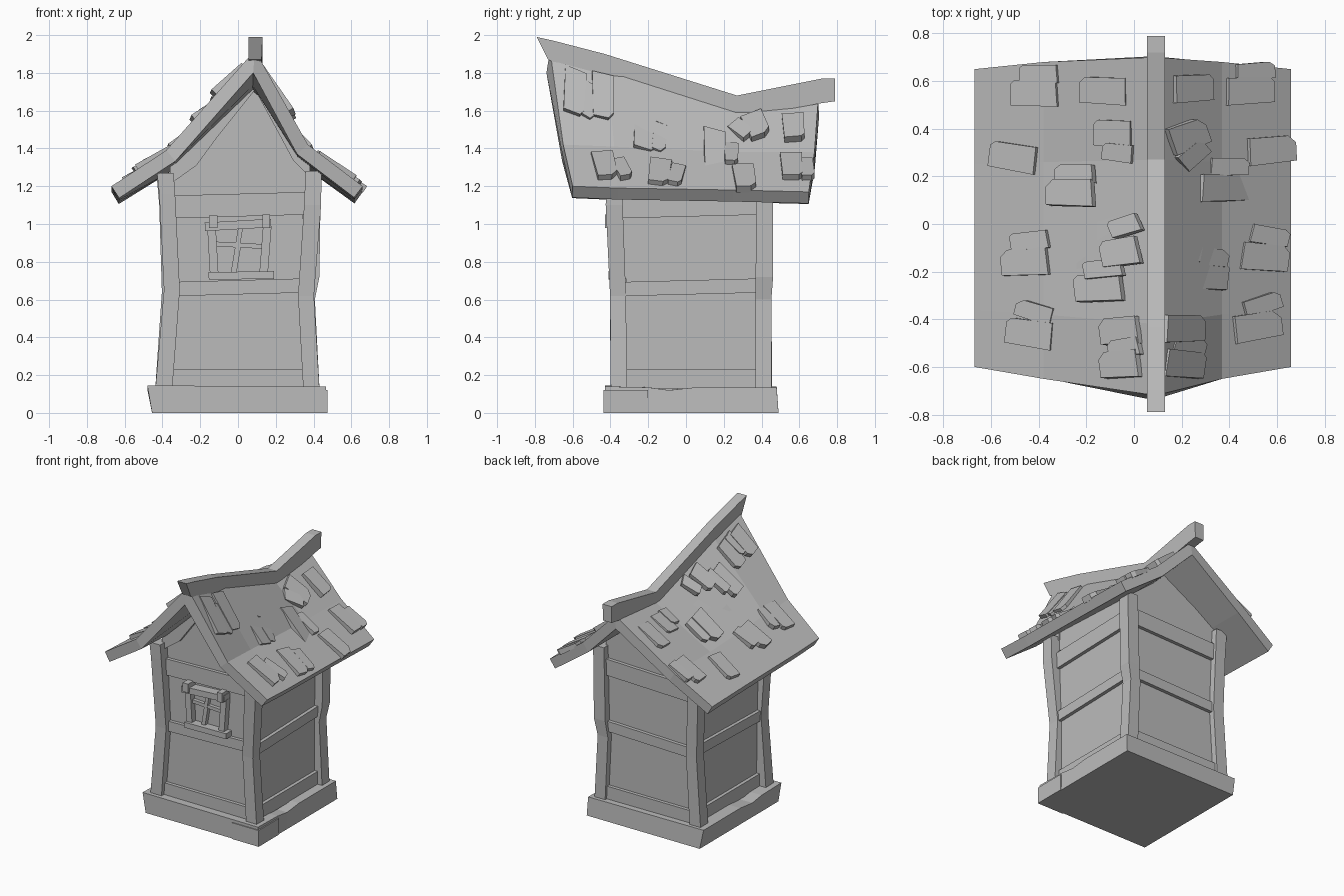
import bpy, bmesh, math, random
from mathutils import Vector
from mathutils.bvhtree import BVHTree

random.seed(4)
default_cube = bpy.data.objects.get("Cube")
if default_cube:
    bpy.data.objects.remove(default_cube, do_unlink=True)

GREY = (0.5, 0.5, 0.5, 1)
grey = bpy.data.materials.new("plain_grey")
grey.use_nodes = True
grey.diffuse_color = GREY
grey.node_tree.nodes["Principled BSDF"].inputs["Base Color"].default_value = GREY


def make(name, verts, faces):
    """Create a flat shaded object from points and faces."""
    mesh = bpy.data.meshes.new(name)
    mesh.from_pydata([tuple(v) for v in verts], [], faces)
    bm = bmesh.new()
    bm.from_mesh(mesh)
    bmesh.ops.recalc_face_normals(bm, faces=bm.faces)
    bm.to_mesh(mesh)
    bm.free()
    mesh.materials.append(grey)
    obj = bpy.data.objects.new(name, mesh)
    bpy.context.scene.collection.objects.link(obj)
    return obj


def loft(name, rings):
    """Skin a list of equal rings and cap both ends."""
    n = len(rings[0])
    verts = [v for ring in rings for v in ring]
    faces = [tuple(range(n)), tuple(range(len(verts) - n, len(verts)))]
    for r in range(len(rings) - 1):
        for i in range(n):
            j = (i + 1) % n
            faces.append((r * n + i, r * n + j, (r + 1) * n + j, (r + 1) * n + i))
    return make(name, verts, faces)


# Mapping from wall coordinates (along, outward, z) to space
SIDES = {
    "front": lambda s, d, z: (s, -d, z),
    "back": lambda s, d, z: (s, d, z),
    "left": lambda s, d, z: (d, s, z),
    "right": lambda s, d, z: (-d, s, z),
}


def bar(name, side, a, b, width, inner, outer):
    """Straight timber on a wall from point a to point b."""
    a, b = Vector(a), Vector(b)
    along = (b - a).normalized()
    off = Vector((-along.y, along.x)) * width / 2
    place = SIDES[side]
    rings = [[place(p.x, d, p.y) for p in (a - off, b - off, b + off, a + off)]
             for d in (inner, outer)]
    return loft(name, rings)


# Roof sheet: each row is ridge, middle and eave as (y, z)
RIDGE_X = 0.09
roof_rows = [
    ((-0.72, 1.92), (-0.65, 1.39), (-0.60, 1.20)),
    ((-0.42, 1.84), (-0.38, 1.38), (-0.36, 1.19)),
    ((0.27, 1.62), (0.26, 1.35), (0.25, 1.18)),
    ((0.70, 1.66), (0.68, 1.35), (0.65, 1.17)),
]
roof_verts = []
for ridge, mid, eave in roof_rows:
    roof_verts += [(-0.67, *eave), (-0.38, *mid), (RIDGE_X, *ridge),
                   (0.37, mid[0], mid[1] + 0.03), (0.66, *eave)]
roof_faces = [(r * 5 + c, r * 5 + c + 1, r * 5 + c + 6, r * 5 + c + 5)
              for r in range(3) for c in range(4)]
roof = make("roof", roof_verts, roof_faces)
if roof.data.polygons[0].normal.z < 0:
    roof.data.flip_normals()
thick = roof.modifiers.new("thickness", "SOLIDIFY")
thick.thickness = 0.075
thick.offset = -1
thick.use_even_offset = True
roof_tree = BVHTree.FromPolygons(roof_verts, roof_faces)


def on_roof(x, y):
    """Point and upward normal of the roof above (x, y)."""
    hit, normal, _, _ = roof_tree.ray_cast(Vector((x, y, 5)), Vector((0, 0, -1)))
    if hit is None:
        hit, normal, _, _ = roof_tree.find_nearest(Vector((x, y, 1.4)))
    return hit, (normal if normal.z > 0 else -normal)


# Shingles: chipped plates lying on the slope
def shingle(name, x, y, length, width, angle):
    hit, normal = on_roof(x, y)
    down = 1 if x > RIDGE_X else -1
    chip = random.uniform(0.15, 0.35)
    outline = [(-0.5, -0.5), (0.48, -0.46), (0.5, 0.5 - chip),
               (0.5 - chip / 2, 0.47), (-0.46, 0.5)]
    turn = math.radians(angle)
    low, high = [], []
    for u, v in outline:
        px, py = u * length * down, v * width
        dx = px * math.cos(turn) - py * math.sin(turn)
        dy = px * math.sin(turn) + py * math.cos(turn)
        dz = -(normal.x * dx + normal.y * dy) / normal.z
        p = hit + Vector((dx, dy, dz))
        low.append(p - normal * 0.01)
        high.append(p + normal * (0.024 + 0.016 * u))
    loft(name, [low, high])


# Groups as (x, y, angle, offset of the narrower neighbour)
groups = [
    (-0.41, 0.55, 0, 0.08), (-0.12, 0.56, -3, 0), (-0.50, 0.28, -10, 0),
    (-0.08, 0.38, -4, -0.08), (-0.26, 0.13, 0, 0.08), (-0.45, -0.16, 3, 0.09),
    (-0.05, -0.12, 10, 0.11), (-0.14, -0.27, 4, 0.08), (-0.43, -0.46, -9, 0.09),
    (-0.05, -0.59, 5, 0.07), (-0.05, -0.45, 5, 0),
    (0.24, 0.57, 4, 0), (0.48, 0.56, 3, 0.08), (0.57, 0.31, 6, 0),
    (0.22, 0.37, 22, -0.08), (0.37, 0.15, 0, 0.09), (0.54, -0.14, -5, 0.09),
    (0.19, -0.10, -8, 0.11), (0.28, -0.22, -4, 0.08), (0.51, -0.43, 10, 0.09),
    (0.20, -0.59, -6, 0.08), (0.20, -0.44, 0, 0),
]
for i, (x, y, angle, step) in enumerate(groups):
    near = 0.15 if abs(x - RIDGE_X) < 0.18 else 0.19
    shingle(f"shingle_{i}", x, y, near, 0.115, angle)
    if step:
        shingle(f"shingle_{i}_narrow", x + 0.02, y + step, near * 0.8, 0.075, angle * 2)

# Sagging ridge beam: (top y, bottom y, top z, bottom z)
beam = [(-0.79, -0.73, 1.99, 1.87), (-0.70, -0.66, 1.97, 1.84),
        (-0.43, -0.43, 1.90, 1.78), (0.27, 0.27, 1.68, 1.56),
        (0.72, 0.72, 1.77, 1.64), (0.79, 0.79, 1.77, 1.65)]
loft("ridge_beam", [[(0.055, yb, zb), (0.125, yb, zb), (0.13, yt, zt), (0.055, yt, zt)]
                    for yt, yb, zt, zb in beam])

# Walls and gables, closed up into the roof thickness
WALL_L, WALL_R, FRONT, BACK = -0.36, 0.37, 0.345, 0.41
rings = []
for y in (-FRONT, -0.1, 0.1, 0.27, BACK):
    tops = [(x, y, on_roof(x, y)[0].z - 0.05) for x in (WALL_R, RIDGE_X, WALL_L)]
    rings.append([(WALL_L, y, 0.1), (WALL_R, y, 0.1)] + tops)
loft("walls", rings)

# Curved trim boards under the front gable
inner = [(-0.36, 1.21), (-0.22, 1.31), (-0.11, 1.46), (0.09, 1.71),
         (0.21, 1.49), (0.29, 1.34), (0.38, 1.25)]
rings = []
for x, z in inner:
    top = on_roof(x, -0.36)[0].z - 0.04
    rings.append([(x, -0.33, z), (x, -0.375, z), (x, -0.375, top), (x, -0.33, top)])
loft("gable_trim", rings)

# Wooden rails on all four walls: (height, thickness, tilt)
for side, face, start, end in (("front", FRONT, -0.37, 0.38), ("back", BACK, -0.37, 0.38),
                               ("left", WALL_R, -0.36, 0.42), ("right", -WALL_L, -0.36, 0.42)):
    for label, z, size, tilt in (("bottom", 0.18, 0.10, 0), ("middle", 0.665, 0.075, 0.02),
                                 ("top", 1.10, 0.12, 0.02)):
        bar(f"{side}_{label}_rail", side, (start, z - tilt / 2), (end, z + tilt / 2),
            size, face - 0.03, face + 0.025)


# Bent corner posts: sections of (x, y, z, half width)
def post(name, path):
    loft(name, [[(x - h, y - h, z), (x + h, y - h, z), (x + h, y + h, z), (x - h, y + h, z)]
                for x, y, z, h in path])


post("front_right_post", [(-0.395, -0.355, 0.1, 0.045), (-0.35, -0.36, 0.65, 0.042),
                          (-0.375, -0.38, 1.16, 0.042), (-0.385, -0.38, 1.27, 0.044)])
post("front_left_post", [(0.39, -0.355, 0.1, 0.043), (0.36, -0.36, 0.62, 0.042),
                         (0.395, -0.38, 1.10, 0.045), (0.40, -0.38, 1.28, 0.042)])
post("back_left_post", [(0.39, 0.41, 0.1, 0.043), (0.365, 0.41, 0.6, 0.042),
                        (0.385, 0.415, 0.72, 0.046), (0.395, 0.415, 1.26, 0.044)])
post("back_right_post", [(-0.395, 0.41, 0.1, 0.045), (-0.36, 0.41, 0.64, 0.043),
                         (-0.375, 0.415, 1.10, 0.042), (-0.385, 0.41, 1.26, 0.046)])

# Window frame with crooked bars
for name, a, b, width, depth in (
        ("window_lintel", (-0.175, 0.985), (0.175, 1.005), 0.045, 0.07),
        ("window_sill", (-0.155, 0.725), (0.19, 0.73), 0.04, 0.065),
        ("window_right_stile", (-0.14, 0.98), (-0.125, 0.715), 0.045, 0.045),
        ("window_left_stile", (0.155, 0.99), (0.135, 0.73), 0.045, 0.045),
        ("window_upright_top", (0.015, 0.99), (-0.005, 0.87), 0.025, 0.03),
        ("window_upright_low", (0.0, 0.88), (-0.025, 0.73), 0.03, 0.03),
        ("window_crossbar", (-0.13, 0.895), (0.15, 0.88), 0.025, 0.025),
        ("window_right_peg", (-0.13, 0.98), (-0.13, 1.045), 0.045, 0.085),
        ("window_left_peg", (0.15, 0.98), (0.15, 1.05), 0.04, 0.085)):
    bar(name, "front", a, b, width, FRONT - 0.02, FRONT + depth)

# Worn stone base: (y at foot, y at top, top z)
base = [(-0.43, -0.43, 0.14), (-0.2, -0.2, 0.135), (-0.09, -0.09, 0.12),
        (0.05, 0.05, 0.135), (0.49, 0.48, 0.135)]
loft("stone_base", [[(-0.455, yb, 0), (0.47, yb, 0), (0.465, yt, z), (-0.48, yt, z + 0.005)]
                    for yb, yt, z in base])
bar("corner_stone", "front", (0.255, 0.06), (0.475, 0.06), 0.12, 0.2, 0.437)
